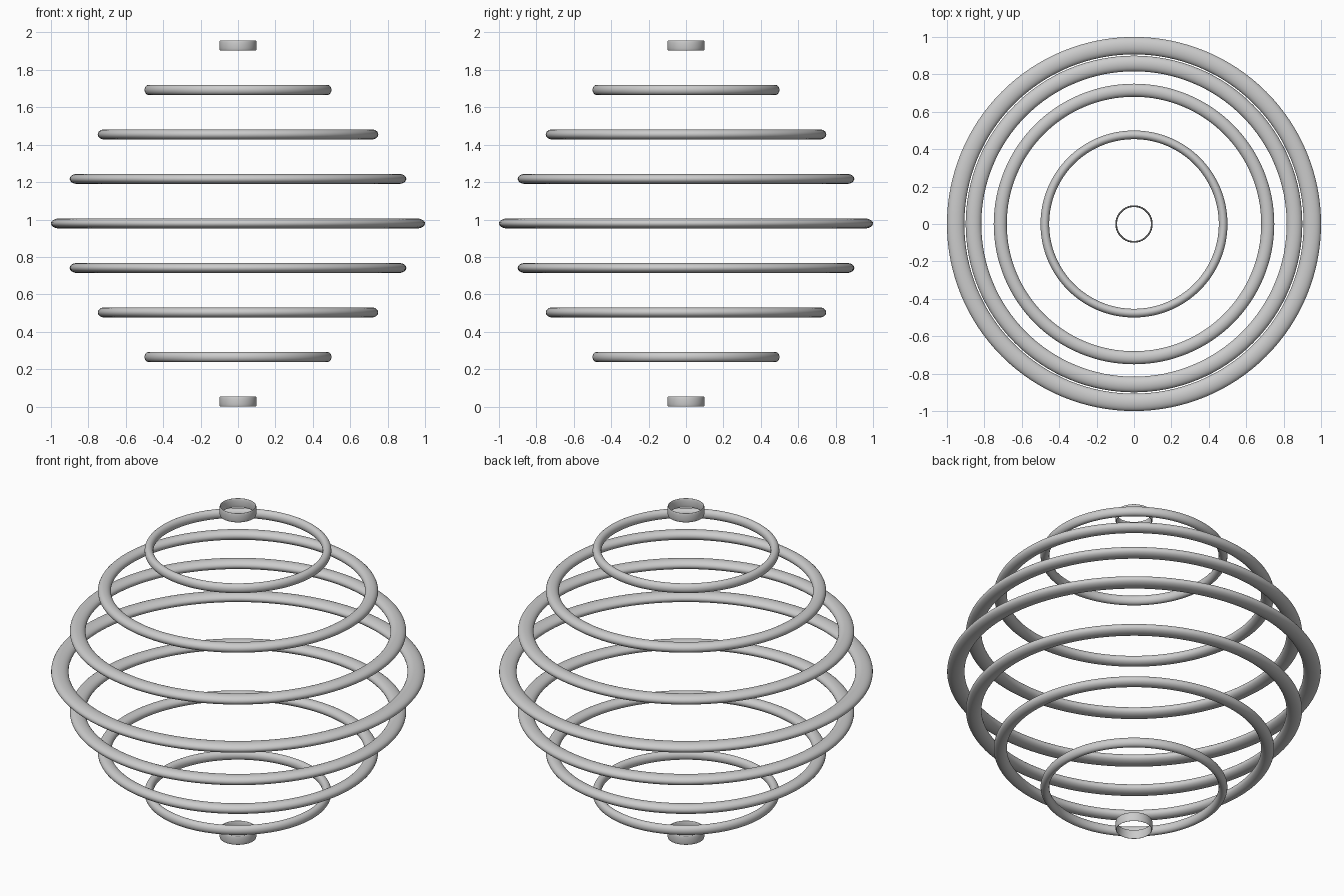
import bpy

if "Cube" in bpy.data.objects:
    bpy.data.objects.remove(bpy.data.objects["Cube"])

# Stacked rings: one torus, widened or narrowed horizontally per level
OUTER, TUBE = 1.0, 0.0465
HALF_HEIGHT = 0.027
SPACING = 0.238
WIDTHS = [0.1, 0.5, 0.75, 0.9, 1.0, 0.9, 0.75, 0.5, 0.1]


def ring(index, width):
    bpy.ops.mesh.primitive_torus_add(
        major_segments=128, minor_segments=24,
        major_radius=OUTER - TUBE, minor_radius=TUBE,
        location=(0, 0, HALF_HEIGHT + index * SPACING))
    ob = bpy.context.object
    ob.name = f"ring_{index + 1}"
    ob.scale = (width, width, HALF_HEIGHT / TUBE)
    bpy.ops.object.transform_apply(location=False, rotation=False, scale=True)
    bpy.ops.object.shade_smooth()


# Bottom to top, forming a sphere-like outline
for i, w in enumerate(WIDTHS):
    ring(i, w)
